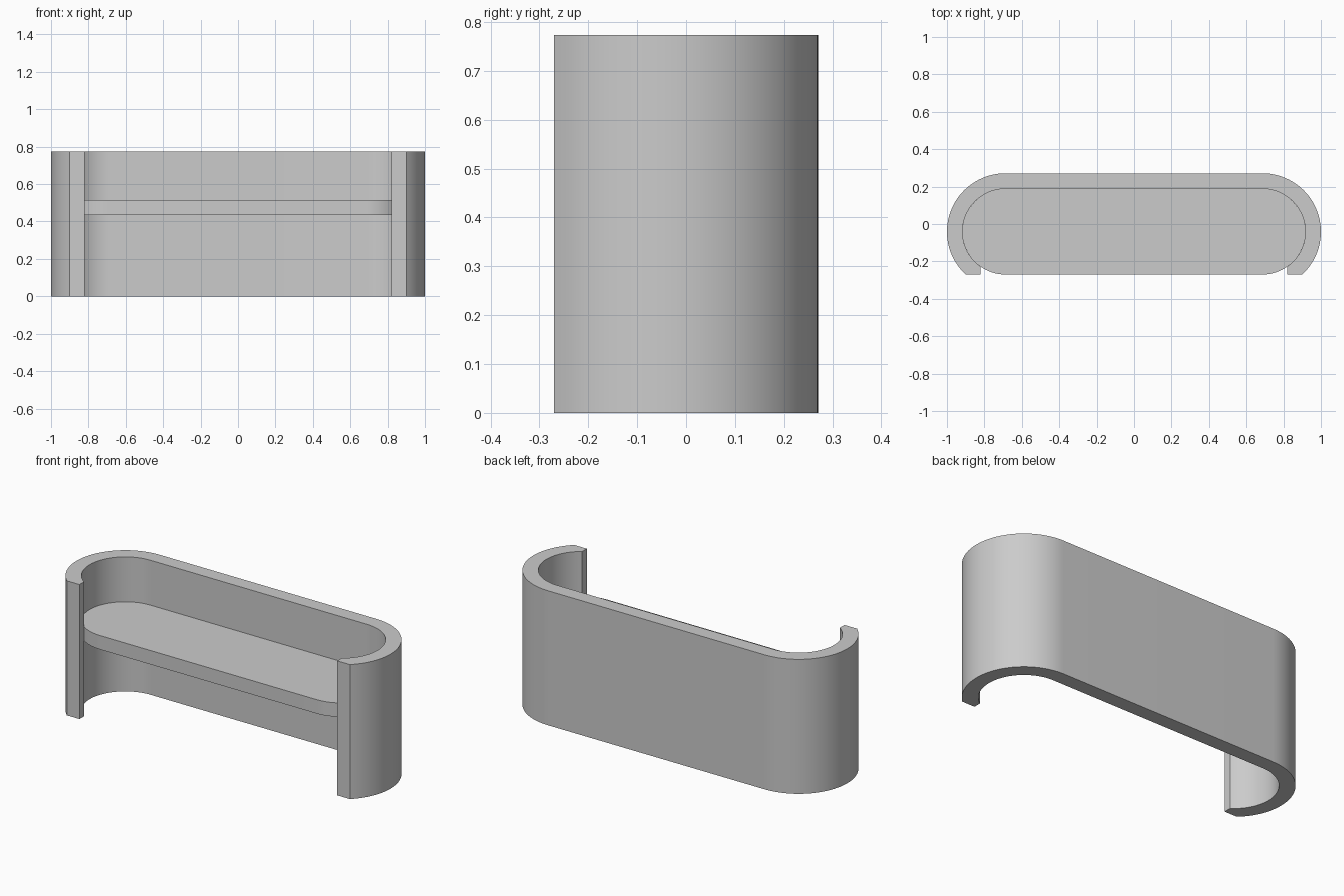
import bpy
import bmesh
from math import sin, cos, pi, asin, acos, radians

CX, CY = 0.688, -0.041        # centre of the rounded right end (mirrored for the left)
R_OUT, R_IN = 0.312, 0.229    # wall radii
HEIGHT = 0.773
FRONT = CY - R_IN             # front plane
LIP_X = 0.82                  # inner edge of the front lips
STEPS = 40

if "Cube" in bpy.data.objects:
    bpy.data.objects.remove(bpy.data.objects["Cube"], do_unlink=True)

grey = bpy.data.materials.new("plain grey")
grey.use_nodes = True
colour = (0.6, 0.6, 0.6, 1)
grey.diffuse_color = colour
grey.node_tree.nodes["Principled BSDF"].inputs["Base Color"].default_value = colour


def arc(radius, start, end):
    """Points along the rounded right end."""
    angles = [start + (end - start) * i / STEPS for i in range(STEPS + 1)]
    return [(CX + radius * cos(a), CY + radius * sin(a)) for a in angles]


def mirrored(points):
    return [(-x, y) for x, y in reversed(points)]


def extrude_profile(name, outline, bottom, top):
    bm = bmesh.new()
    face = bm.faces.new([bm.verts.new((x, y, bottom)) for x, y in outline])
    grown = bmesh.ops.extrude_face_region(bm, geom=[face], use_keep_orig=True)
    verts = [v for v in grown["geom"] if isinstance(v, bmesh.types.BMVert)]
    bmesh.ops.translate(bm, verts=verts, vec=(0, 0, top - bottom))
    bmesh.ops.recalc_face_normals(bm, faces=bm.faces)
    mesh = bpy.data.meshes.new(name)
    bm.to_mesh(mesh)
    bm.free()
    mesh.materials.append(grey)
    obj = bpy.data.objects.new(name, mesh)
    bpy.context.collection.objects.link(obj)
    bpy.ops.object.select_all(action="DESELECT")
    obj.select_set(True)
    bpy.context.view_layer.objects.active = obj
    bpy.ops.object.shade_smooth_by_angle(angle=radians(25))
    return obj


# Curved wall: outer arcs, then back along the inner arcs, with flat-cut front lips
outer = arc(R_OUT, -asin(R_IN / R_OUT), pi / 2)
inner = arc(R_IN, pi / 2, -acos((LIP_X - CX) / R_IN))
lip = [(LIP_X, FRONT)]
right_half_inner = inner + lip
wall = outer + mirrored(outer) + mirrored(right_half_inner) + right_half_inner
extrude_profile("curved_wall", wall, 0, HEIGHT)

# Rounded shelf filling the inside of the wall
end = arc(R_IN, -pi / 2, pi / 2)
extrude_profile("shelf", end + mirrored(end), 0.435, 0.515)
